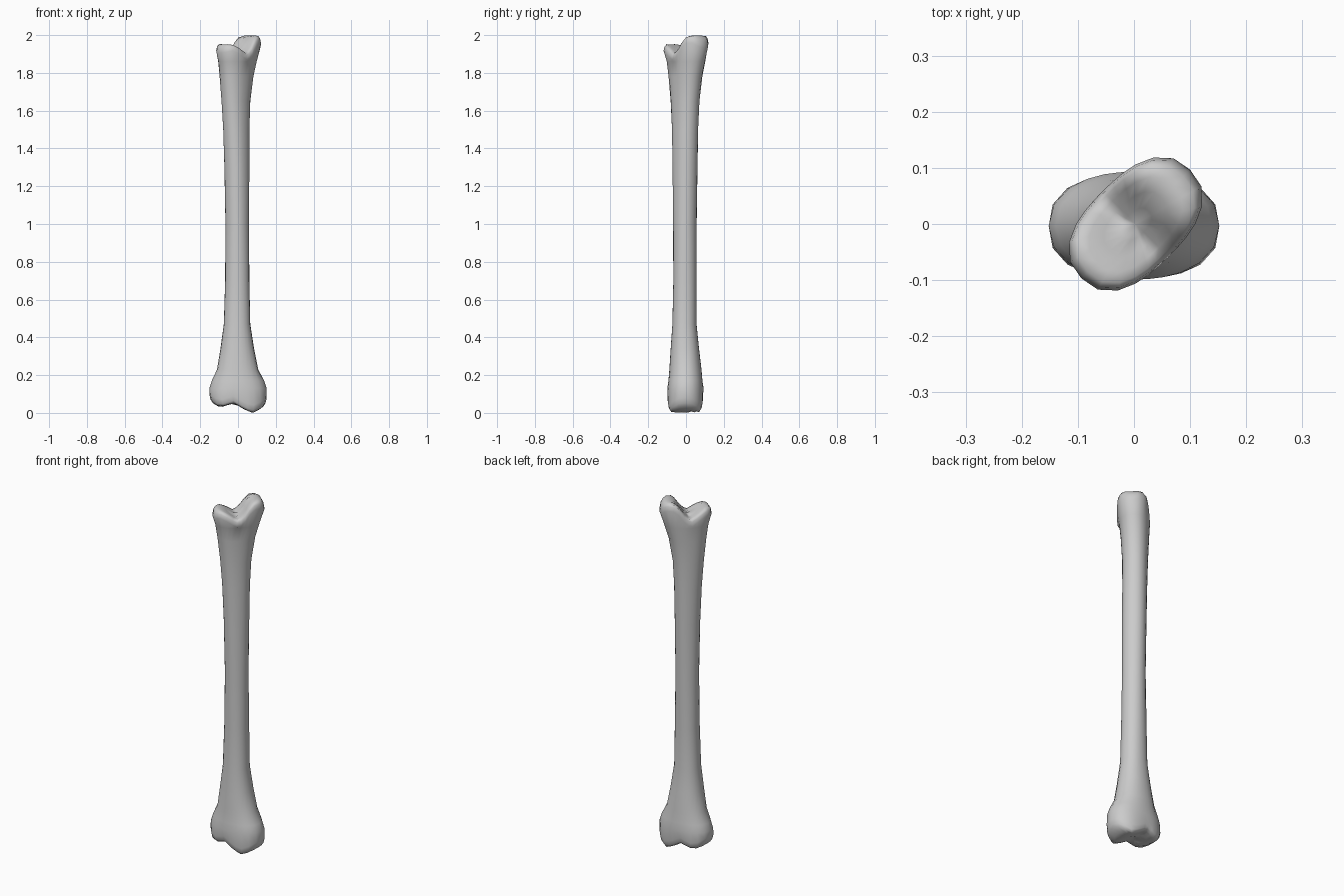
import bpy, bmesh, math

if "Cube" in bpy.data.objects:
    bpy.data.objects.remove(bpy.data.objects["Cube"])

N = 24

# shaft cross-sections: z, centre x, centre y, half length, half width, long-axis angle (deg)
RINGS = [
    (0.13, 0.0, -0.003, 0.152, 0.096, 0),
    (0.17, 0.0, -0.003, 0.139, 0.090, 0),
    (0.23, -0.002, -0.003, 0.109, 0.085, 0),
    (0.34, -0.004, -0.006, 0.089, 0.075, 0),
    (0.47, -0.005, -0.008, 0.070, 0.064, 0),
    (0.70, -0.004, -0.006, 0.064, 0.061, 0),
    (1.00, -0.004, -0.006, 0.061, 0.060, 45),
    (1.30, -0.006, -0.005, 0.066, 0.062, 45),
    (1.50, -0.009, -0.005, 0.072, 0.063, 45),
    (1.65, -0.011, -0.005, 0.082, 0.065, 45),
    (1.78, -0.008, -0.003, 0.100, 0.071, 45),
    (1.86, -0.003, 0.0, 0.118, 0.077, 45),
]
# height of each end along its long axis: (position -1..1, z)
TOP = [(-1.0, 1.945), (-0.8, 1.957), (-0.6, 1.946), (-0.1, 1.903), (0.15, 1.935),
       (0.4, 1.985), (0.6, 2.0), (0.85, 1.995), (1.0, 1.97)]
BOTTOM = [(-1.0, 0.062), (-0.75, 0.036), (-0.55, 0.032), (-0.15, 0.052),
          (0.2, 0.02), (0.5, 0.0), (0.75, 0.017), (1.0, 0.042)]


def height(table, u):
    u = max(-1.0, min(1.0, u))
    for (u0, z0), (u1, z1) in zip(table, table[1:]):
        if u <= u1:
            t = (u - u0) / (u1 - u0)
            return z0 + (z1 - z0) * t
    return table[-1][1]


def outline(cx, cy, a, b, angle, power=2.5):
    """Rounded-oval outline sampled at fixed world angles, so the skin never twists."""
    pts = []
    for i in range(N):
        p = 2 * math.pi * i / N
        q = p - math.radians(angle)
        r = (abs(math.cos(q) / a) ** power + abs(math.sin(q) / b) ** power) ** (-1 / power)
        pts.append((cx + r * math.cos(p), cy + r * math.sin(p)))
    return pts


def bridge(bm, r0, r1):
    for i in range(N):
        j = (i + 1) % N
        bm.faces.new((r0[i], r0[j], r1[j], r1[i]))


def lobed_end(bm, ring, cx, cy, a, b, angle, table, sign):
    """Close an end with two lobes and the valley between them."""
    c, s = math.cos(math.radians(angle)), math.sin(math.radians(angle))
    pts = outline(cx, cy, a, b, angle)
    for scale, drop in ((1.0, 0.038), (0.96, 0.014), (0.88, 0.003), (0.7, 0), (0.48, 0), (0.24, 0)):
        new = []
        for x, y in pts:
            x, y = cx + (x - cx) * scale, cy + (y - cy) * scale
            u = ((x - cx) * c + (y - cy) * s) / a
            new.append(bm.verts.new((x, y, height(table, u) - sign * drop)))
        bridge(bm, ring, new)
        ring = new
    tip = bm.verts.new((cx, cy, height(table, 0)))
    for i in range(N):
        bm.faces.new((ring[i], ring[(i + 1) % N], tip))


bm = bmesh.new()
# shaft
loops = [[bm.verts.new((x, y, z)) for x, y in outline(cx, cy, a, b, ang, 2.2)]
         for z, cx, cy, a, b, ang in RINGS]
for r0, r1 in zip(loops, loops[1:]):
    bridge(bm, r0, r1)
# knuckles at both ends
lobed_end(bm, loops[0], 0.0, -0.004, 0.152, 0.093, 0, BOTTOM, -1)
lobed_end(bm, loops[-1], 0.003, 0.0, 0.137, 0.083, 45, TOP, 1)
bmesh.ops.recalc_face_normals(bm, faces=bm.faces)

mesh = bpy.data.meshes.new("bone")
bm.to_mesh(mesh)
bm.free()
for poly in mesh.polygons:
    poly.use_smooth = True
bone = bpy.data.objects.new("bone", mesh)
bpy.context.collection.objects.link(bone)
